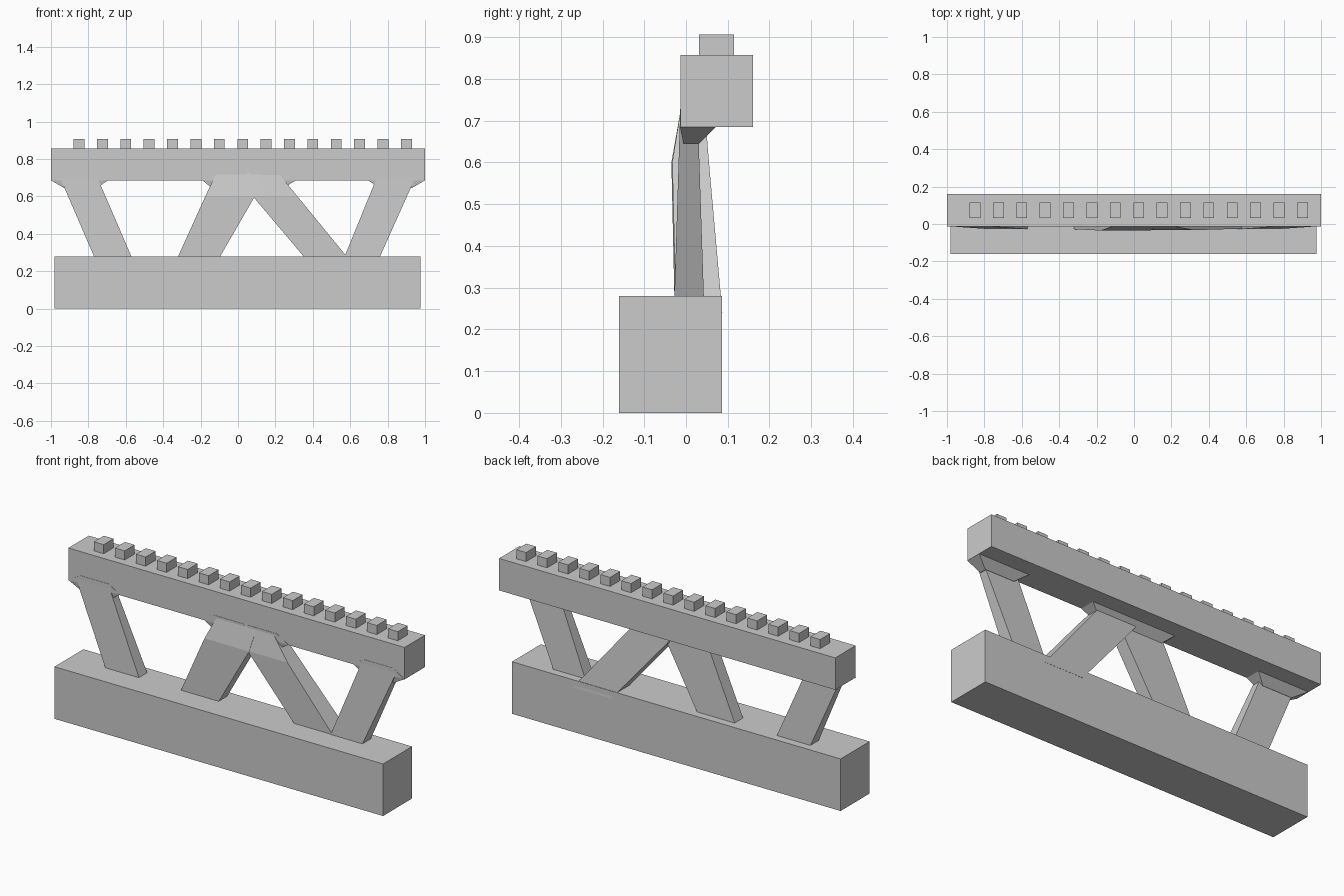
import bpy, bmesh

if "Cube" in bpy.data.objects:
    bpy.data.objects.remove(bpy.data.objects["Cube"])


def loft(name, sections):
    """Four-sided solid through sections (x0, x1, y0, y1, z), bottom to top."""
    bm = bmesh.new()
    rings = []
    for x0, x1, y0, y1, z in sections:
        corners = ((x0, y0), (x1, y0), (x1, y1), (x0, y1))
        rings.append([bm.verts.new((x, y, z)) for x, y in corners])
    bm.faces.new(rings[0][::-1])
    bm.faces.new(rings[-1])
    for a, b in zip(rings, rings[1:]):
        for i in range(4):
            j = (i + 1) % 4
            bm.faces.new((a[i], a[j], b[j], b[i]))
    bmesh.ops.recalc_face_normals(bm, faces=bm.faces[:])
    mesh = bpy.data.meshes.new(name)
    bm.to_mesh(mesh)
    bm.free()
    ob = bpy.data.objects.new(name, mesh)
    bpy.context.collection.objects.link(ob)
    return ob


def box(name, x0, x1, y0, y1, z0, z1):
    return loft(name, [(x0, x1, y0, y1, z0), (x0, x1, y0, y1, z1)])


# Main beams
box("lower_beam", -0.98, 0.975, -0.16, 0.086, 0, 0.28)
box("upper_beam", -1, 1, -0.013, 0.16, 0.685, 0.857)

# Row of blocks along the top
for i in range(15):
    x = -0.85 + 0.125 * i
    box(f"top_block_{i + 1}", x - 0.029, x + 0.029, 0.031, 0.115, 0.85, 0.906)

# Outer struts, leaning outwards
loft("left_outer_strut", [(-0.753, -0.553, -0.029, 0.044, 0.24),
                          (-0.96, -0.76, -0.014, 0.028, 0.72)])
loft("right_outer_strut", [(0.554, 0.742, -0.029, 0.044, 0.24),
                           (0.75, 0.957, -0.014, 0.028, 0.72)])

# Inner struts, meeting under the middle of the upper beam
loft("left_inner_strut", [(-0.338, -0.118, -0.027, 0.044, 0.24),
                          (-0.175, 0.09, -0.035, 0.034, 0.60),
                          (-0.115, 0.12, -0.013, 0.03, 0.725)])
loft("right_inner_strut", [(0.384, 0.613, -0.024, 0.087, 0.24),
                           (0.08, 0.318, -0.033, 0.055, 0.60),
                           (-0.02, 0.216, -0.013, 0.045, 0.725)])

# Flared brackets where the struts meet the upper beam
for name, x0, x1, w0, w1 in (("left_outer", -0.93, -0.755, -1.0, -0.695),
                             ("left_inner", -0.14, 0.04, -0.19, 0.09),
                             ("right_inner", 0.07, 0.24, 0.03, 0.31),
                             ("right_outer", 0.755, 0.93, 0.695, 1.0)):
    loft(name + "_bracket", [(x0, x1, -0.006, 0.032, 0.645),
                             (w0, w1, -0.0145, 0.072, 0.686),
                             (x0, x1, -0.0145, 0.06, 0.728)])
